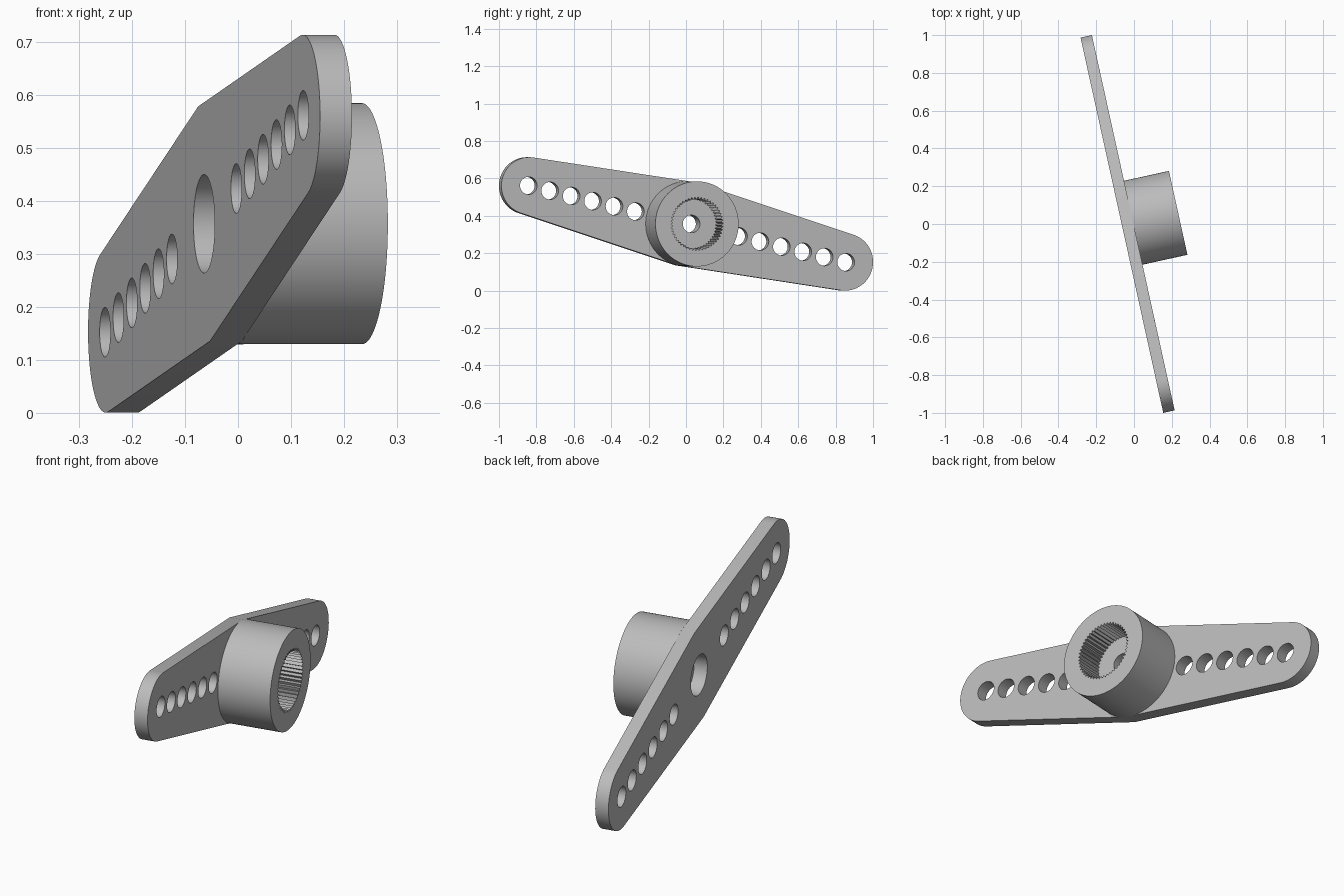
import bpy, bmesh
from math import sin, cos, pi, atan2, acos, hypot, radians
from mathutils import Matrix, Vector

cube = bpy.data.objects.get("Cube")
if cube:
    bpy.data.objects.remove(cube, do_unlink=True)

# Main dimensions
THICK, HUB_R, HUB_TOP = 0.0615, 0.2275, 0.305
ARM, END_R, HOLE_R = 0.888, 0.153, 0.047
RECESS_R, FLOOR = 0.093, 0.165
SEG = 100

# Part frame: local x runs along the arm, local z along the hub axis
s, c = 0.2153, 0.9766
frame = Matrix(((-s, 0, c), (c, 0, s), (0, 1, 0))).to_4x4()
frame.translation = Vector((-0.064, -0.0066, 0.357))
frame = frame @ Matrix.Rotation(radians(-13.26), 4, "Z")

grey = bpy.data.materials.new("plain grey")
grey.use_nodes = True
colour = (0.5, 0.5, 0.5, 1)
grey.diffuse_color = colour
grey.node_tree.nodes["Principled BSDF"].inputs["Base Color"].default_value = colour


def arc(x, r, start, end, n):
    return [(x + r * cos(start + (end - start) * i / n),
             r * sin(start + (end - start) * i / n)) for i in range(n + 1)]


def finish(bm, name):
    bmesh.ops.remove_doubles(bm, verts=bm.verts, dist=1e-5)
    bmesh.ops.recalc_face_normals(bm, faces=bm.faces)
    mesh = bpy.data.meshes.new(name)
    bm.to_mesh(mesh)
    bm.free()
    mesh.materials.append(grey)
    obj = bpy.data.objects.new(name, mesh)
    bpy.context.collection.objects.link(obj)
    obj.matrix_world = frame
    bpy.ops.object.select_all(action="DESELECT")
    obj.select_set(True)
    bpy.context.view_layer.objects.active = obj
    bpy.ops.object.shade_smooth_by_angle(angle=radians(30))


# Arm plate: tapered outline with rounded ends, a row of holes and a centre recess
tangent = pi - atan2(HUB_R, ARM) - acos(END_R / hypot(HUB_R, ARM))
right_end = arc(ARM, END_R, -tangent, tangent, 32)
outline = right_end + [(0, HUB_R)] + [(-x, -y) for x, y in right_end] + [(0, -HUB_R)]
loops = [outline, arc(0, RECESS_R, 0, 2 * pi, 48)[:-1]]
for side in (-1, 1):
    for i in range(6):
        loops.append(arc(side * (0.29 + 0.1205 * i), HOLE_R, 0, 2 * pi, 32)[:-1])

curve = bpy.data.curves.new("arm_outline", "CURVE")
curve.dimensions = "2D"
curve.fill_mode = "BOTH"
curve.extrude = THICK / 2
for loop in loops:
    spline = curve.splines.new("POLY")
    spline.points.add(len(loop) - 1)
    for point, (x, y) in zip(spline.points, loop):
        point.co = (x, y, 0, 1)
    spline.use_cyclic_u = True
helper = bpy.data.objects.new("arm_outline", curve)
bpy.context.collection.objects.link(helper)
graph = bpy.context.evaluated_depsgraph_get()
flat = bpy.data.meshes.new_from_object(helper.evaluated_get(graph))
bpy.data.objects.remove(helper, do_unlink=True)
bm = bmesh.new()
bm.from_mesh(flat)
bpy.data.meshes.remove(flat)
bmesh.ops.translate(bm, verts=bm.verts, vec=(0, 0, THICK / 2))
finish(bm, "arm_plate")

# Hub: rings joined in a closed loop; the socket rings alternate radius for the teeth
VALLEY, CREST = 0.144, 0.131
rings = [(HOLE_R, HOLE_R, THICK), (HUB_R, HUB_R, THICK), (HUB_R, HUB_R, HUB_TOP),
         (VALLEY, CREST, HUB_TOP), (VALLEY, CREST, FLOOR), (HOLE_R, HOLE_R, FLOOR)]
bm = bmesh.new()
rows = []
for even, odd, z in rings:
    row = []
    for i in range(SEG):
        r, a = (odd if i % 2 else even), 2 * pi * i / SEG
        row.append(bm.verts.new((r * cos(a), r * sin(a), z)))
    rows.append(row)
for k, row in enumerate(rows):
    after = rows[(k + 1) % len(rows)]
    for i in range(SEG):
        j = (i + 1) % SEG
        bm.faces.new((row[i], row[j], after[j], after[i]))
finish(bm, "splined_hub")
